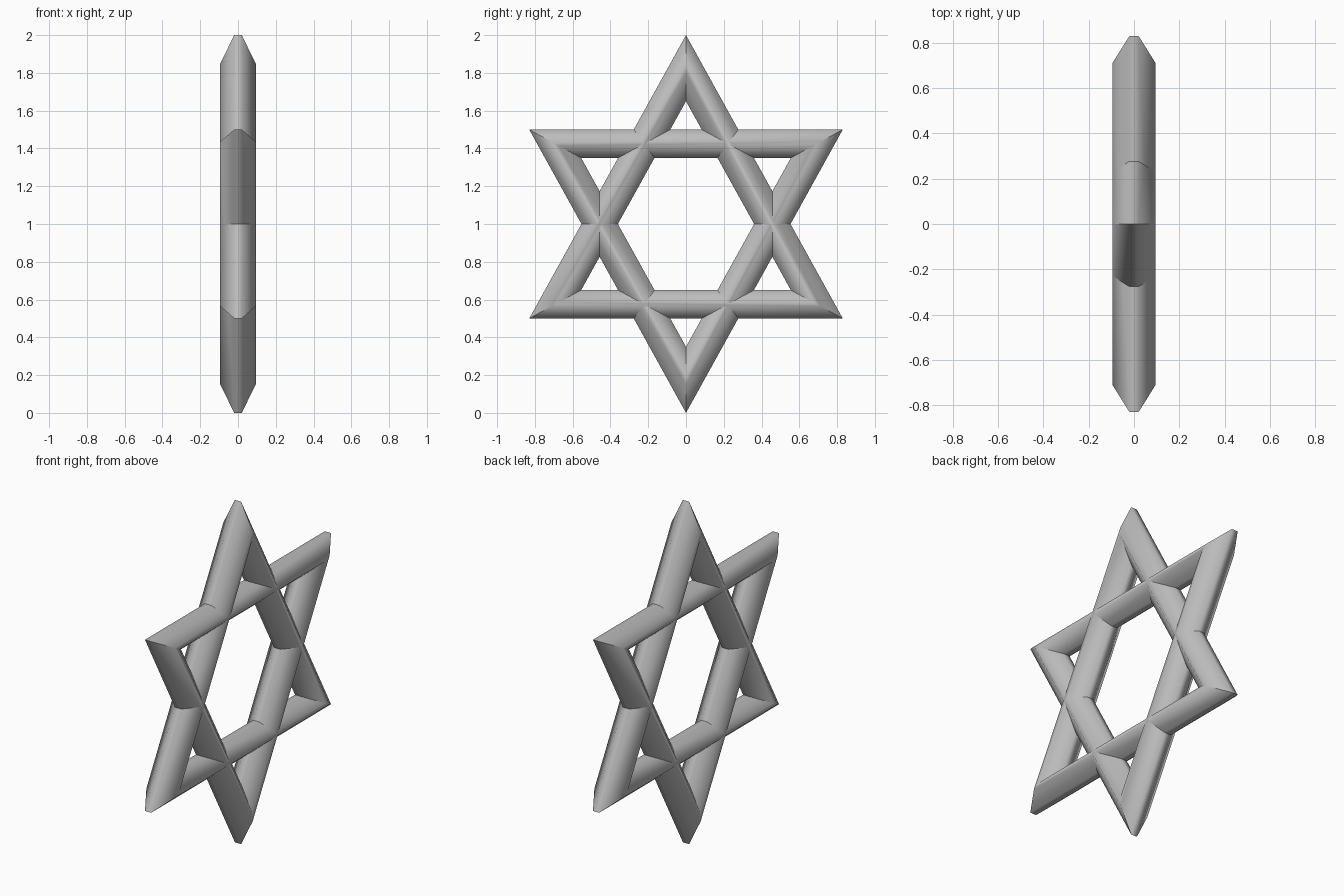
import bpy
import bmesh
import math
from mathutils import Vector

cube = bpy.data.objects.get("Cube")
if cube:
    bpy.data.objects.remove(cube, do_unlink=True)

# Single grey finish
grey = bpy.data.materials.new("plain grey")
grey.use_nodes = True
colour = (0.5, 0.5, 0.5, 1)
grey.diffuse_color = colour
grey.node_tree.nodes["Principled BSDF"].inputs["Base Color"].default_value = colour

# Bar section: (depth along x, fraction from outer edge to inner edge)
half = [(0.02, 0), (0.094, 0.43), (0.094, 0.57), (0.02, 1)]
section = half + [(-x, t) for x, t in reversed(half)]

# Mitred corners: outer and inner points in (y, z) about the centre
corners = [((0, 1), (0, 0.65)),
           ((0.83, -0.5), (0.555, -0.35)),
           ((-0.83, -0.5), (-0.555, -0.35))]


def triangle_frame(name, flip):
    """Sweep the bar section round three mitred corners."""
    bm = bmesh.new()
    rings = []
    for outer, inner in corners:
        ring = []
        for x, t in section:
            y, z = Vector(outer).lerp(Vector(inner), t)
            ring.append(bm.verts.new((x, y, 1 + flip * z)))
        rings.append(ring)
    n = len(section)
    for i, a in enumerate(rings):
        b = rings[(i + 1) % len(rings)]
        for j in range(n):
            k = (j + 1) % n
            bm.faces.new((a[j], a[k], b[k], b[j]))
    bmesh.ops.recalc_face_normals(bm, faces=bm.faces)
    mesh = bpy.data.meshes.new(name)
    bm.to_mesh(mesh)
    bm.free()
    mesh.materials.append(grey)
    obj = bpy.data.objects.new(name, mesh)
    bpy.context.collection.objects.link(obj)

    # Soft bevel strips, crisp mitres
    bpy.ops.object.select_all(action="DESELECT")
    obj.select_set(True)
    bpy.context.view_layer.objects.active = obj
    bpy.ops.object.shade_smooth_by_angle(angle=math.radians(60))
    weighted = obj.modifiers.new("flat broad faces", "WEIGHTED_NORMAL")
    weighted.keep_sharp = True
    return obj


# Two interlocking triangles
triangle_frame("upright_triangle", 1)
triangle_frame("inverted_triangle", -1)
